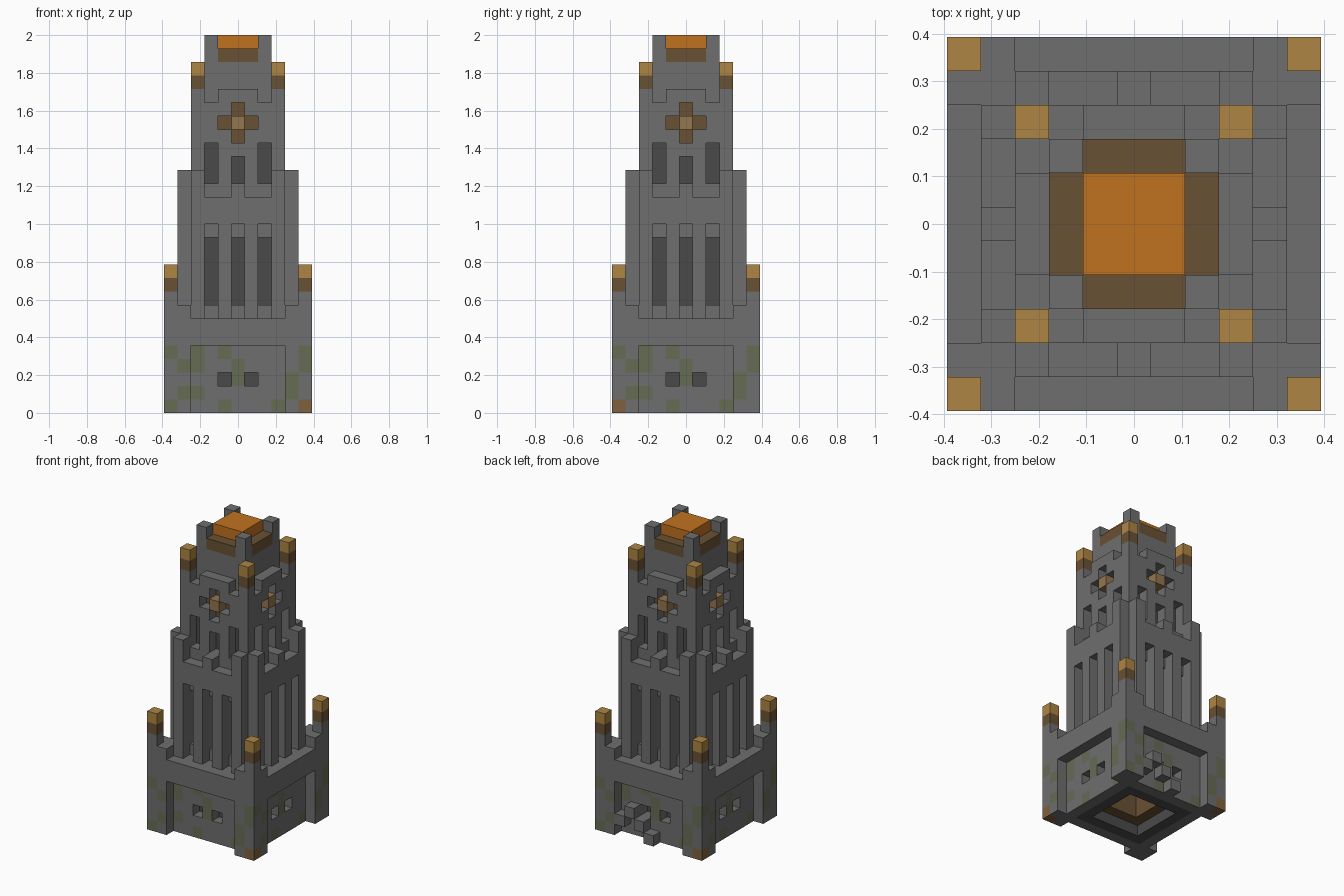
import bpy, bmesh
from mathutils import Vector

if "Cube" in bpy.data.objects:
    bpy.data.objects.remove(bpy.data.objects["Cube"], do_unlink=True)

U = 2 / 28          # edge of one block
COLOURS = {
    "stone": (110, 110, 110),
    "dark_recess": (74, 74, 74),
    "moss": (101, 108, 84),
    "bronze": (105, 81, 51),
    "gold": (174, 133, 68),
    "tan": (148, 118, 78),
    "rust": (128, 97, 62),
    "ember": (192, 114, 33),
}
NAMES = list(COLOURS)


def linear(c):
    c /= 255
    return c / 12.92 if c < 0.04 else ((c + 0.055) / 1.055) ** 2.4


materials = []
for name, rgb in COLOURS.items():
    m = bpy.data.materials.new(name)
    col = (*[linear(c) for c in rgb], 1)
    m.diffuse_color = col
    m.use_nodes = True
    bsdf = m.node_tree.nodes["Principled BSDF"]
    bsdf.inputs["Base Color"].default_value = col
    bsdf.inputs["Roughness"].default_value = 0.9
    materials.append(m)

cells = {}


def span(a, b):
    return range(a, b + 1)


def put(part, colour, xs, ys, zs, turns=4):
    """Fill blocks, repeated on all four sides; part None carves."""
    for x in xs:
        for y in ys:
            for z in zs:
                a, b = x, y
                for _ in range(turns):
                    if part:
                        cells[a, b, z] = (part, colour)
                    else:
                        cells.pop((a, b, z), None)
                    a, b = -b, a


def carve(xs, ys, zs):
    put(None, None, xs, ys, zs)


# Base with sunken panels, small windows and a stepped rim
put("base", "stone", span(-5, 5), span(-5, 5), span(0, 6))
carve(span(-3, 3), [-5], span(0, 4))
put("base_lining", "dark_recess", span(-3, 3), span(-3, 3), span(0, 4))
carve([-1, 1], [-4], [2])
put("base", "stone", [-4, 4], [-5], [7])
put("base", "stone", [5], [-5], [7, 8])

# Hollow underside
put("under_frame", "bronze", span(-2, 2), span(-2, 2), span(0, 3))
carve(span(-2, 2), span(-2, 2), [0])
carve(span(-1, 1), span(-1, 1), span(0, 3))

# Corner finials of the base, and two rusty feet
put("base_finials", "bronze", [5], [-5], [9])
put("base_finials", "gold", [5], [-5], [10])
put("feet", "rust", [5], [-5], [0], 1)
put("feet", "rust", [-5], [5], [0], 1)

# Loose steps against the back panel
for x, z in ((3, 1), (2, 2), (1, 1), (0, 0)):
    put("back_steps", "stone", [x], [5], [z], 1)

# Shaft with tall slots, notched corners and battlements
put("shaft", "stone", span(-3, 3), span(-4, 3), span(7, 15))
put("shaft", "stone", [4], [-4], [7])
put("shaft", "stone", [-3, 3], [-4], span(16, 17))
put("shaft", "stone", [0], [-4], [16])
put("shaft_core", "dark_recess", span(-2, 2), span(-2, 2), span(8, 12))
for x in (-2, 0, 2):
    carve([x], [-4], span(7, 13))
    carve([x], [-3], span(8, 12))

# Upper tower with windows
put("upper_tower", "stone", span(-3, 3), span(-3, 3), span(16, 22))
put("upper_tower", "stone", span(-1, 1), [-3], [23])
put("upper_tower", "stone", [3], [-3], [23])
put("upper_core", "dark_recess", span(-2, 2), span(-2, 2), span(17, 19))
carve([-2, 2], [-3], span(17, 19))
carve([0], [-3], span(17, 18))

# Sunken cross ornament with a raised centre
for x, z in ((-1, 21), (1, 21), (0, 20), (0, 22)):
    carve([x], [-3], [z])
    put("cross", "bronze", [x], [-2], [z])
put("cross", "tan", [0], [-3], [21])

# Finials of the upper tower
put("upper_finials", "bronze", [3], [-3], [24])
put("upper_finials", "gold", [3], [-3], [25])

# Crown with brazier
put("crown", "stone", span(-2, 2), span(-2, 2), span(23, 25))
put("crown", "stone", [2], [-2], [26, 27])
put("brazier", "bronze", span(-1, 1), span(-2, 1), [26])
put("fire", "ember", span(-1, 1), span(-1, 1), [27])

# Moss patches on the base walls, rows from top to bottom
MOSS = ["#.#.#.....#",
        ".##..#....#",
        ".....#...#.",
        ".##......#.",
        "#...#...#.."]


def mossy(x, y, z, d):
    if d[2] or z > 4 or max(abs(x), abs(y)) < 4 or x * d[0] + y * d[1] < 4:
        return False
    along = -d[1] * x + d[0] * y
    return MOSS[4 - z][along + 5] == "#"


# Build one mesh per part from its exposed block faces
DIRS = [Vector(s * Vector(a)) for a in ((1, 0, 0), (0, 1, 0), (0, 0, 1)) for s in (1, -1)]


def build(part):
    bm = bmesh.new()
    verts = {}
    for (x, y, z), (owner, colour) in cells.items():
        if owner != part:
            continue
        for d in DIRS:
            n = tuple(int(c) for c in d)
            if (x + n[0], y + n[1], z + n[2]) in cells:
                continue
            p = Vector((n[1], n[2], n[0]))
            q = d.cross(p)
            centre = Vector((x, y, z + 0.5)) + d / 2
            ring = []
            for a, b in ((-1, -1), (1, -1), (1, 1), (-1, 1)):
                co = (centre + p * a / 2 + q * b / 2) * U
                key = tuple(round(c, 4) for c in co)
                if key not in verts:
                    verts[key] = bm.verts.new(co)
                ring.append(verts[key])
            f = bm.faces.new(ring)
            tint = "moss" if part == "base" and mossy(x, y, z, n) else colour
            f.material_index = NAMES.index(tint)
    bmesh.ops.dissolve_limit(bm, angle_limit=0.01, verts=bm.verts[:],
                             edges=bm.edges[:], delimit={'MATERIAL'})
    mesh = bpy.data.meshes.new(part)
    bm.to_mesh(mesh)
    bm.free()
    for m in materials:
        mesh.materials.append(m)
    bpy.context.scene.collection.objects.link(bpy.data.objects.new(part, mesh))


for part in dict.fromkeys(owner for owner, _ in cells.values()):
    build(part)
